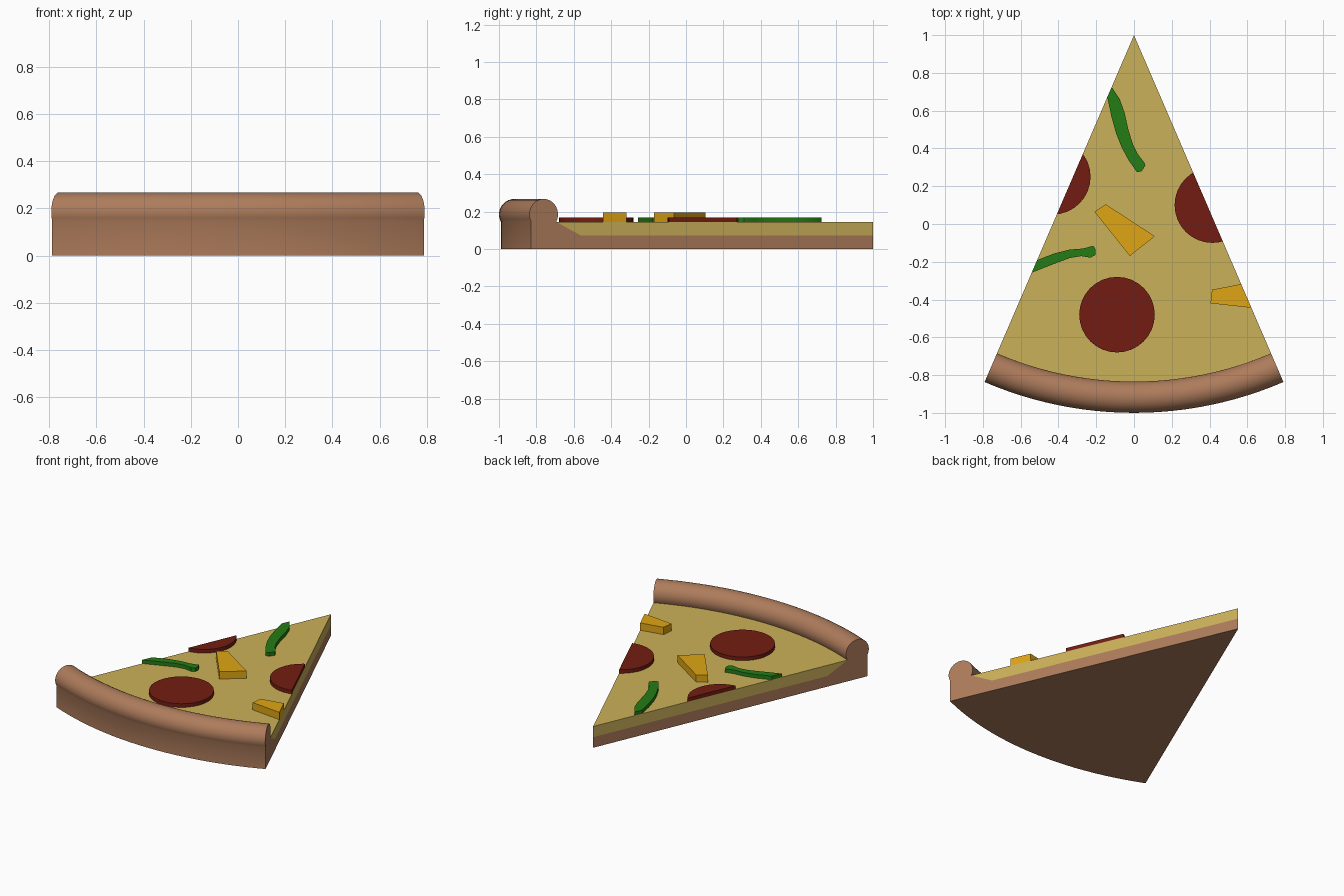
import bpy, bmesh, math

if "Cube" in bpy.data.objects:
    bpy.data.objects.remove(bpy.data.objects["Cube"])

HALF = math.radians(23.3)      # half angle of the slice
TOP = 0.145                    # cheese surface height
SEGS = 24


def material(name, rgb):
    m = bpy.data.materials.new(name)
    m.diffuse_color = (*rgb, 1)
    m.use_nodes = True
    m.node_tree.nodes["Principled BSDF"].inputs["Base Color"].default_value = m.diffuse_color
    return m


crust_mat = material("baked_dough", (0.42, 0.20, 0.105))
cheese_mat = material("cheese", (0.60, 0.44, 0.10))
meat_mat = material("cured_meat", (0.17, 0.012, 0.006))
green_mat = material("green_pepper", (0.018, 0.20, 0.008))
yellow_mat = material("pineapple", (0.74, 0.38, 0.007))


def finish(bm, name, mat, smooth=True):
    bmesh.ops.recalc_face_normals(bm, faces=bm.faces[:])
    me = bpy.data.meshes.new(name)
    bm.to_mesh(me)
    bm.free()
    me.materials.append(mat)
    ob = bpy.data.objects.new(name, me)
    bpy.context.collection.objects.link(ob)
    if smooth:
        bpy.ops.object.select_all(action='DESELECT')
        ob.select_set(True)
        bpy.context.view_layer.objects.active = ob
        bpy.ops.object.shade_smooth_by_angle(angle=math.radians(30))
    return ob


def sweep(name, profile, mat):
    """Turn an (r, z) profile about the tip of the slice, with capped ends."""
    bm = bmesh.new()
    rings = []
    for i in range(SEGS + 1):
        a = -HALF + 2 * HALF * i / SEGS
        rings.append([bm.verts.new((r * math.sin(a), 1 - r * math.cos(a), z))
                      for r, z in profile])
    n = len(profile)
    for p, q in zip(rings, rings[1:]):
        for j in range(n):
            k = (j + 1) % n
            if profile[j][0] or profile[k][0]:
                bm.faces.new((p[j], p[k], q[k], q[j]))
    bm.faces.new(rings[0])
    bm.faces.new(rings[-1])
    bmesh.ops.remove_doubles(bm, verts=bm.verts[:], dist=1e-5)
    return finish(bm, name, mat)


def topping(name, outline, height, mat, smooth=False):
    """Upright slab on the cheese, trimmed flush with the cut sides."""
    bm = bmesh.new()
    face = bm.faces.new([bm.verts.new((x, y, TOP)) for x, y in outline])
    ext = bmesh.ops.extrude_face_region(bm, geom=[face])
    moved = [v for v in ext["geom"] if isinstance(v, bmesh.types.BMVert)]
    bmesh.ops.translate(bm, verts=moved, vec=(0, 0, height))
    if not any(f.calc_center_median().z < TOP + 1e-5 for f in bm.faces):
        bm.faces.new([v for v in bm.verts if v not in moved])
    for side in (-1, 1):
        cut = bmesh.ops.bisect_plane(
            bm, geom=bm.verts[:] + bm.edges[:] + bm.faces[:], dist=1e-6,
            plane_co=(0, 1, 0), clear_outer=True,
            plane_no=(side * math.cos(HALF), math.sin(HALF), 0))
        edges = [e for e in cut["geom_cut"] if isinstance(e, bmesh.types.BMEdge)]
        if edges:
            bmesh.ops.holes_fill(bm, edges=edges)
    return finish(bm, name, mat, smooth)


# Dough base with the rounded rim rolled into its profile
low = math.radians(28.6)
rim = []
for i in range(21):
    t = -low + (math.pi + 2 * low) * i / 20
    rim.append((1.917 + 0.083 * math.cos(t), 0.185 + 0.083 * math.sin(t)))
sweep("crust", [(0, 0), (1.99, 0)] + rim + [(1.70, 0.072), (0, 0.072)], crust_mat)

# Cheese layer
sweep("cheese", [(0, 0.072), (1.70, 0.072), rim[-1], (0, TOP)], cheese_mat)

# Round meat slices
for i, (x, y) in enumerate([(-0.09, -0.48), (0.415, 0.10), (-0.43, 0.25)]):
    circle = [(x + 0.2 * math.cos(math.tau * k / 32),
               y + 0.2 * math.sin(math.tau * k / 32)) for k in range(32)]
    topping(f"meat_slice_{i + 1}", circle, 0.025, meat_mat, True)

# Pineapple chunks
topping("pineapple_chunk_1", [(-0.21, 0.065), (-0.15, 0.105), (0.11, -0.065),
                              (-0.022, -0.17)], 0.05, yellow_mat)
topping("pineapple_chunk_2", [(0.413, -0.348), (0.67, -0.298), (0.70, -0.452),
                              (0.405, -0.42)], 0.05, yellow_mat)

# Curved green pepper strips
topping("pepper_strip_1", [
    (-0.145, 0.69), (-0.12, 0.57), (-0.095, 0.48), (-0.065, 0.405), (-0.03, 0.34),
    (0.015, 0.275), (0.04, 0.278), (0.06, 0.31), (0.055, 0.325), (0.02, 0.37),
    (-0.005, 0.42), (-0.03, 0.50), (-0.05, 0.59), (-0.075, 0.66), (-0.115, 0.72),
    (-0.14, 0.74)], 0.025, green_mat, True)
topping("pepper_strip_2", [
    (-0.57, -0.21), (-0.51, -0.19), (-0.42, -0.155), (-0.34, -0.135),
    (-0.27, -0.13), (-0.215, -0.115), (-0.203, -0.135), (-0.205, -0.165),
    (-0.23, -0.178), (-0.28, -0.17), (-0.34, -0.18), (-0.42, -0.21),
    (-0.54, -0.257), (-0.58, -0.272)], 0.025, green_mat, True)
